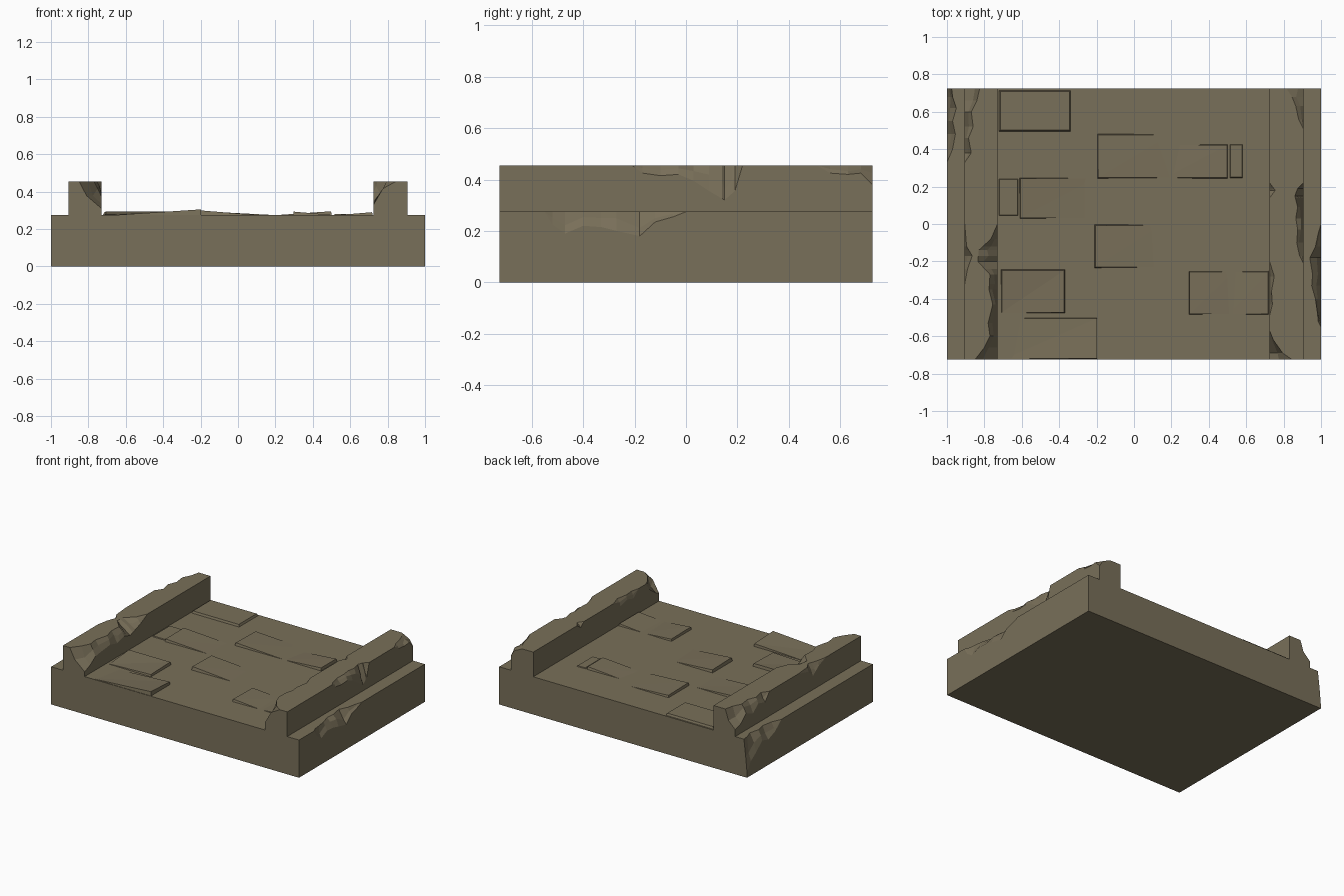
import bpy, bmesh, random

random.seed(4)
HALF = 0.725   # half length along y
FLOOR = 0.275  # top of the base

stone = bpy.data.materials.new("brown grey stone")
stone.diffuse_color = (0.19, 0.16, 0.10, 1)


def finish(name, bm):
    bmesh.ops.remove_doubles(bm, verts=bm.verts, dist=0.0005)
    bmesh.ops.dissolve_degenerate(bm, edges=bm.edges, dist=0.0005)
    bmesh.ops.recalc_face_normals(bm, faces=bm.faces)
    mesh = bpy.data.meshes.new(name)
    bm.to_mesh(mesh)
    bm.free()
    mesh.materials.append(stone)
    ob = bpy.data.objects.new(name, mesh)
    bpy.context.collection.objects.link(ob)
    return ob


def chip_at(chips, y):
    """Chip width and depth at y, interpolated between (y, width, depth) points."""
    for a, b in zip(chips, chips[1:]):
        if a[0] <= y <= b[0]:
            t = (y - a[0]) / max(b[0] - a[0], 1e-6)
            return a[1] + (b[1] - a[1]) * t, a[2] + (b[2] - a[2]) * t
    return 0, 0


def chipped_beam(name, x0, x1, z0, z1, left, right):
    """Block along y whose two upper edges are broken away."""
    ys = sorted({-HALF, HALF} | {c[0] for c in left + right})
    bm = bmesh.new()
    rings = []
    for y in ys:
        lw, ld = chip_at(left, y)
        rw, rd = chip_at(right, y)
        a, b = random.uniform(0.3, 0.7), random.uniform(0.3, 0.7)
        pts = [(x0, z0), (x1, z0),
               (x1, z1 - rd), (x1 - rw * a, z1 - rd * b), (x1 - rw, z1),
               (x0 + lw, z1), (x0 + lw * b, z1 - ld * a), (x0, z1 - ld)]
        rings.append([bm.verts.new((x, y, z)) for x, z in pts])
    for p, q in zip(rings, rings[1:]):
        for i in range(8):
            j = (i + 1) % 8
            bm.faces.new((p[i], p[j], q[j], q[i]))
    bm.faces.new(rings[0])
    bm.faces.new(rings[-1][::-1])
    return finish(name, bm)


def slab(name, x0, x1, y0, y1, heights, bevel=0.008):
    """Paving stone; heights of its corners: front left, front right, back right, back left."""
    bm = bmesh.new()
    foot = [(x0, y0), (x1, y0), (x1, y1), (x0, y1)]
    cx, cy = (x0 + x1) / 2, (y0 + y1) / 2
    low = [bm.verts.new((x, y, 0.255)) for x, y in foot]
    top = [bm.verts.new((x + (bevel if x < cx else -bevel),
                         y + (bevel if y < cy else -bevel), FLOOR + h))
           for (x, y), h in zip(foot, heights)]
    bm.faces.new(low[::-1])
    bm.faces.new(top[:3])
    bm.faces.new((top[0], top[2], top[3]))
    for i in range(4):
        j = (i + 1) % 4
        bm.faces.new((low[i], low[j], top[j], top[i]))
    return finish(name, bm)


# Base with broken outer edges
chipped_beam("base", -1, 1, 0, FLOOR,
             [(0.33, 0, 0), (0.4, 0.03, 0.06), (0.48, 0.045, 0.09), (0.55, 0.03, 0.07),
              (0.62, 0.05, 0.13), (0.68, 0.03, 0.17), (HALF, 0.025, 0.24)],
             [(-0.55, 0, 0), (-0.52, 0.015, 0.05), (-0.47, 0.02, 0.085), (-0.4, 0.03, 0.055),
              (-0.33, 0.05, 0.06), (-0.27, 0.045, 0.075), (-0.18, 0.06, 0.095),
              (-0.12, 0.03, 0.04), (-0.05, 0.015, 0.02), (0, 0, 0)])

# Raised side curbs with broken edges
chipped_beam("left_curb", -0.905, -0.73, FLOOR, 0.455,
             [(-0.32, 0, 0), (-0.24, 0.015, 0.03), (-0.17, 0.04, 0.08), (-0.12, 0.01, 0.03),
              (0, 0, 0), (0.33, 0, 0), (0.38, 0.035, 0.06), (0.46, 0.02, 0.04),
              (0.52, 0.045, 0.09), (0.6, 0.035, 0.06), (0.66, 0.065, 0.11), (HALF, 0.08, 0.13)],
             [(-HALF, 0.12, 0.145), (-0.66, 0.07, 0.12), (-0.6, 0.04, 0.08), (-0.53, 0.05, 0.07),
              (-0.43, 0.025, 0.06), (-0.35, 0.045, 0.08), (-0.27, 0.04, 0.06),
              (-0.2, 0.105, 0.08), (-0.14, 0.1, 0.06), (-0.08, 0.035, 0.04), (0, 0, 0)])
chipped_beam("right_curb", 0.725, 0.905, FLOOR, 0.455,
             [(-HALF, 0.12, 0.125), (-0.69, 0.07, 0.11), (-0.62, 0.02, 0.06), (-0.57, 0, 0),
              (-0.49, 0, 0), (-0.43, 0.015, 0.05), (-0.36, 0.01, 0.03), (-0.28, 0.025, 0.05),
              (-0.2, 0, 0), (0.14, 0, 0), (0.18, 0.03, 0.03), (0.22, 0, 0)],
             [(-0.21, 0, 0), (-0.17, 0.02, 0.03), (-0.1, 0.035, 0.04), (-0.03, 0.03, 0.035),
              (0.03, 0.04, 0.06), (0.09, 0.03, 0.1), (0.15, 0.045, 0.135), (0.19, 0.03, 0.1),
              (0.22, 0, 0), (0.51, 0, 0), (0.56, 0.025, 0.03), (0.63, 0.04, 0.035),
              (0.68, 0.06, 0.03), (HALF, 0.09, 0.075)])

# Uneven paving stones; one end of most of them sinks into the floor
slab("paving_back_left", -0.73, -0.33, 0.487, 0.723, (0.015, 0.015, 0.015, 0.015), 0.015)
slab("paving_back_middle", -0.2, 0.2, 0.24, 0.485, (0.02, 0.0, -0.004, 0.015))
slab("paving_back_right", 0.16, 0.505, 0.24, 0.43, (-0.003, 0.02, 0.02, -0.006))
slab("paving_back_sliver", 0.505, 0.59, 0.238, 0.435, (0.006, 0.006, 0.006, 0.006), 0.012)
slab("paving_left_sliver", -0.73, -0.61, 0.035, 0.25, (0.006, 0.006, 0.006, 0.006), 0.012)
slab("paving_left_middle", -0.615, -0.2, 0.025, 0.25, (0.018, -0.003, -0.003, 0.02))
slab("paving_centre", -0.215, 0.15, -0.238, 0.0, (0.025, -0.003, -0.004, 0.02))
slab("paving_front_left", -0.715, -0.365, -0.48, -0.24, (0.002, 0.014, 0.02, 0.02))
slab("paving_front_edge", -0.69, -0.195, -0.723, -0.5, (-0.002, 0.03, 0.02, -0.004), 0.004)
slab("paving_front_right", 0.29, 0.54, -0.488, -0.248, (0.018, -0.002, -0.003, 0.014))
slab("paving_right_edge", 0.5, 0.725, -0.488, -0.248, (-0.002, 0.015, 0.015, -0.003))
